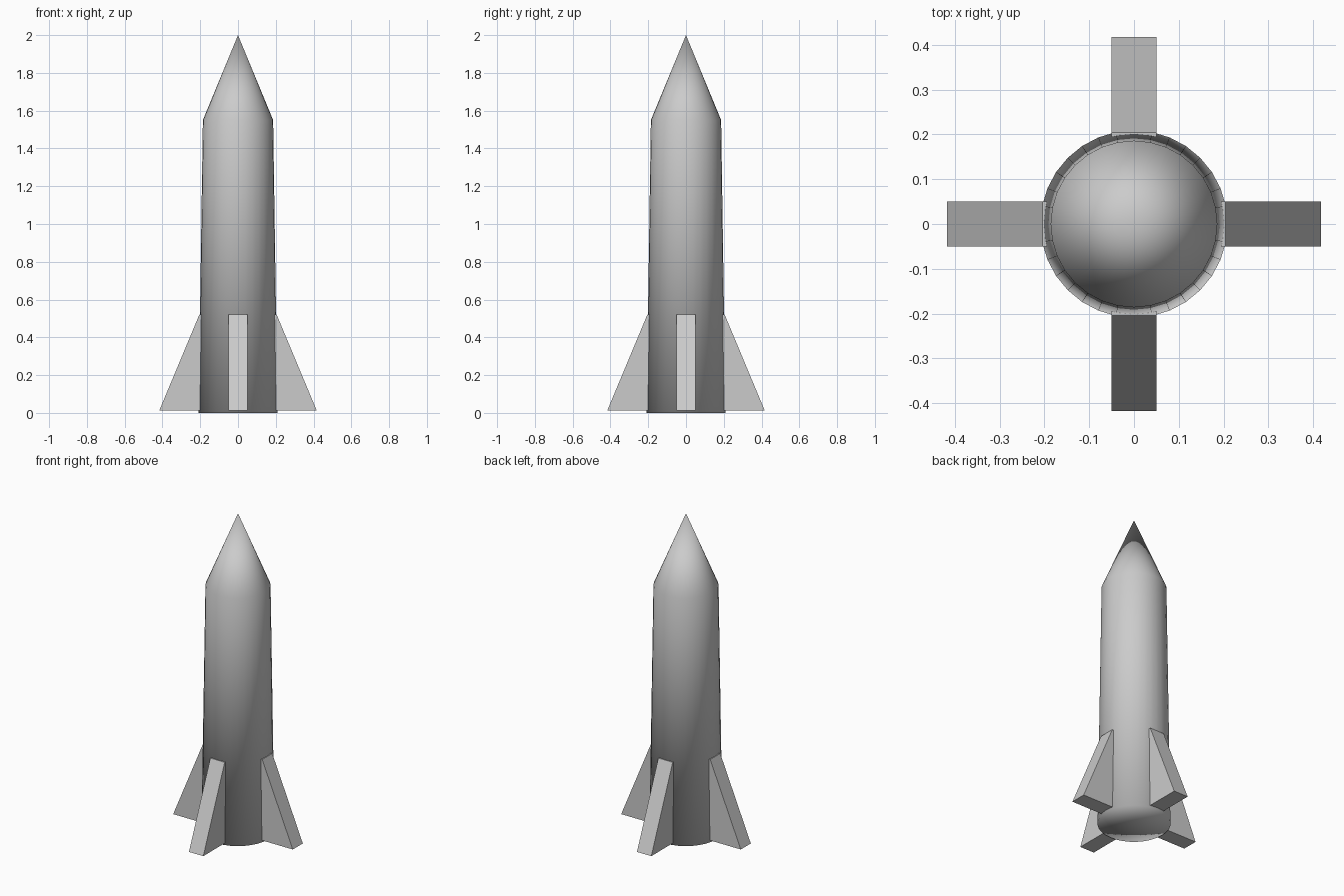
import bpy, bmesh
from math import cos, sin, pi

if "Cube" in bpy.data.objects:
    bpy.data.objects.remove(bpy.data.objects["Cube"])

SIDES = 32


def finish(bm, name):
    bmesh.ops.recalc_face_normals(bm, faces=bm.faces[:])
    mesh = bpy.data.meshes.new(name)
    bm.to_mesh(mesh)
    bm.free()
    obj = bpy.data.objects.new(name, mesh)
    bpy.context.collection.objects.link(obj)
    return obj


# Hull: tapered tube with a pointed nose and flat base, smooth all over
bm = bmesh.new()
rings = []
for radius, z in [(0.209, 0.0), (0.186, 1.55)]:
    rings.append([bm.verts.new((radius * cos(2 * pi * i / SIDES),
                                radius * sin(2 * pi * i / SIDES), z))
                  for i in range(SIDES)])
base = bm.verts.new((0, 0, 0))
tip = bm.verts.new((0, 0, 2.0))
for i in range(SIDES):
    j = (i + 1) % SIDES
    bm.faces.new((rings[0][i], rings[0][j], rings[1][j], rings[1][i]))
    bm.faces.new((rings[1][i], rings[1][j], tip))
    bm.faces.new((rings[0][j], rings[0][i], base))
for face in bm.faces:
    face.smooth = True
finish(bm, "hull")

# Fins: four flat-sided wedges, rooted slightly inside the hull
PROFILE = [(0.18, 0.012), (0.417, 0.012), (0.204, 0.522), (0.18, 0.522)]
for k, side in enumerate(["right", "back", "left", "front"]):
    bm = bmesh.new()
    outline = bm.faces.new([bm.verts.new((x, -0.05, z)) for x, z in PROFILE])
    extruded = bmesh.ops.extrude_face_region(bm, geom=[outline])["geom"]
    verts = [v for v in extruded if isinstance(v, bmesh.types.BMVert)]
    bmesh.ops.translate(bm, verts=verts, vec=(0, 0.1, 0))
    if not any(f.calc_center_median().y < -0.049 for f in bm.faces):
        bm.faces.new([v for v in bm.verts if v.co.y < 0])
    fin = finish(bm, side + "_fin")
    fin.rotation_euler.z = k * pi / 2
